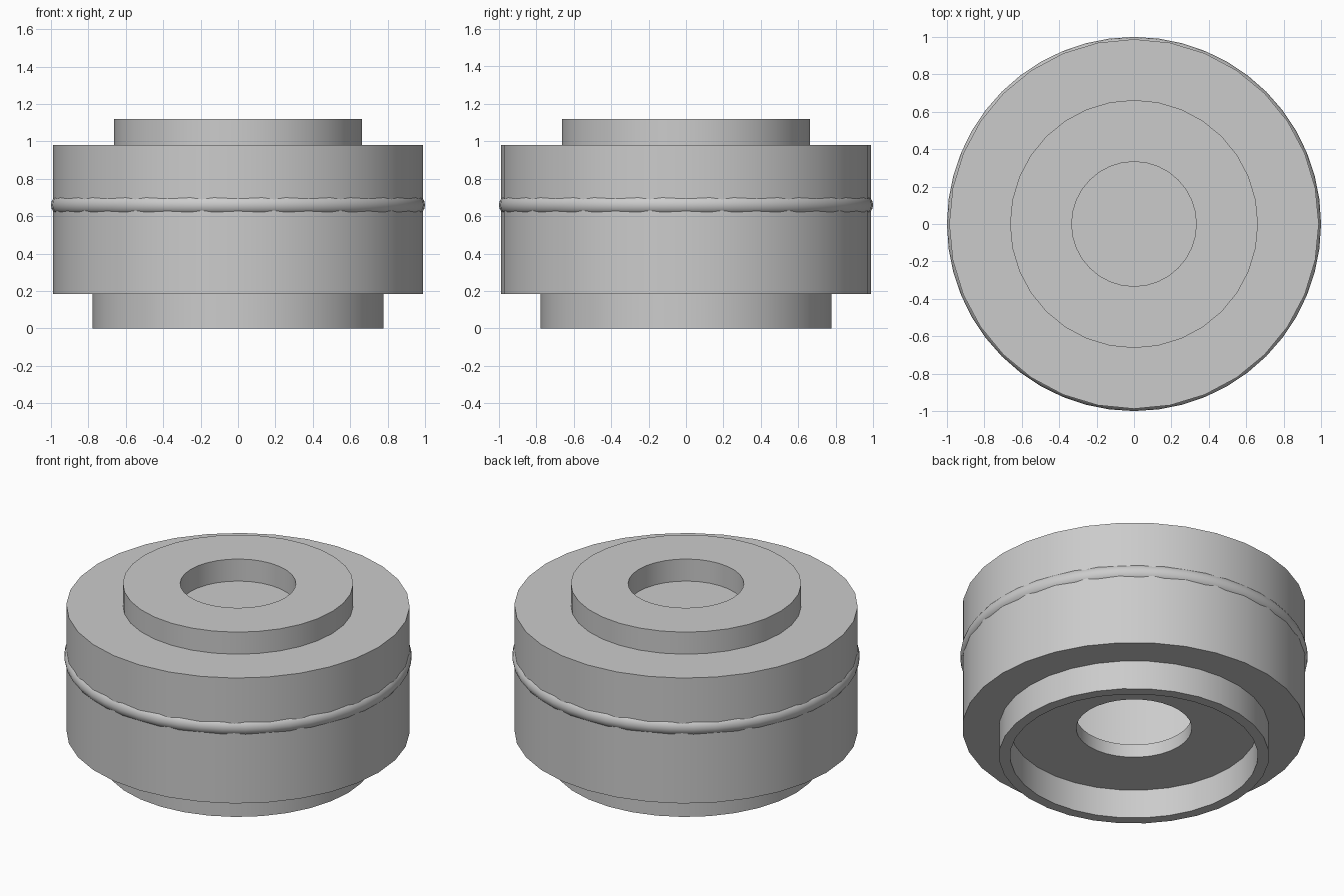
import bpy, bmesh, math

old = bpy.data.objects.get("Cube")
if old:
    bpy.data.objects.remove(old, do_unlink=True)

grey = bpy.data.materials.new("plain_grey")
grey.use_nodes = True
colour = (0.6, 0.6, 0.6, 1)
grey.diffuse_color = colour
grey.node_tree.nodes["Principled BSDF"].inputs["Base Color"].default_value = colour


def finish(obj):
    """Give the part its colour and smooth its curved walls."""
    obj.data.materials.append(grey)
    bpy.ops.object.select_all(action="DESELECT")
    obj.select_set(True)
    bpy.context.view_layer.objects.active = obj
    bpy.ops.object.shade_smooth_by_angle(angle=math.radians(35))


def lathe(name, profile, closed=True, steps=32):
    """Turn a (radius, height) profile around the z axis."""
    bm = bmesh.new()
    verts = [bm.verts.new((r, 0, z)) for r, z in profile]
    edges = [bm.edges.new(pair) for pair in zip(verts, verts[1:])]
    if closed:
        edges.append(bm.edges.new((verts[-1], verts[0])))
    bmesh.ops.spin(bm, geom=verts + edges, cent=(0, 0, 0), axis=(0, 0, 1),
                   angle=math.tau, steps=steps)
    bmesh.ops.remove_doubles(bm, verts=bm.verts[:], dist=0.0001)
    bmesh.ops.recalc_face_normals(bm, faces=bm.faces[:])
    mesh = bpy.data.meshes.new(name)
    bm.to_mesh(mesh)
    bm.free()
    obj = bpy.data.objects.new(name, mesh)
    bpy.context.collection.objects.link(obj)
    finish(obj)


def ring(name, inner, outer, bottom, top):
    lathe(name, [(inner, bottom), (outer, bottom), (outer, top), (inner, top)])


BASE_TOP, BODY_TOP, TOTAL = 0.184, 0.98, 1.12
HOLE, WALL, BODY = 0.333, 0.89, 0.988

# Hollow drum: closed on top, open through a round hole underneath
lathe("body_shell", [
    (0, BODY_TOP), (BODY, BODY_TOP), (BODY, BASE_TOP), (HOLE, BASE_TOP),
    (HOLE, 0.267), (WALL, 0.267), (WALL, 0.9), (0, 0.9)], closed=False)

# Collar on top and open foot ring below
ring("top_collar", HOLE, 0.663, BODY_TOP, TOTAL)
ring("foot_ring", 0.713, 0.777, 0, BASE_TOP)

# Rounded bead around the drum
bpy.ops.mesh.primitive_torus_add(location=(0, 0, 0.66), major_radius=0.945,
                                 minor_radius=0.055, major_segments=48,
                                 minor_segments=16)
bead = bpy.context.object
bead.name = "side_bead"
finish(bead)
